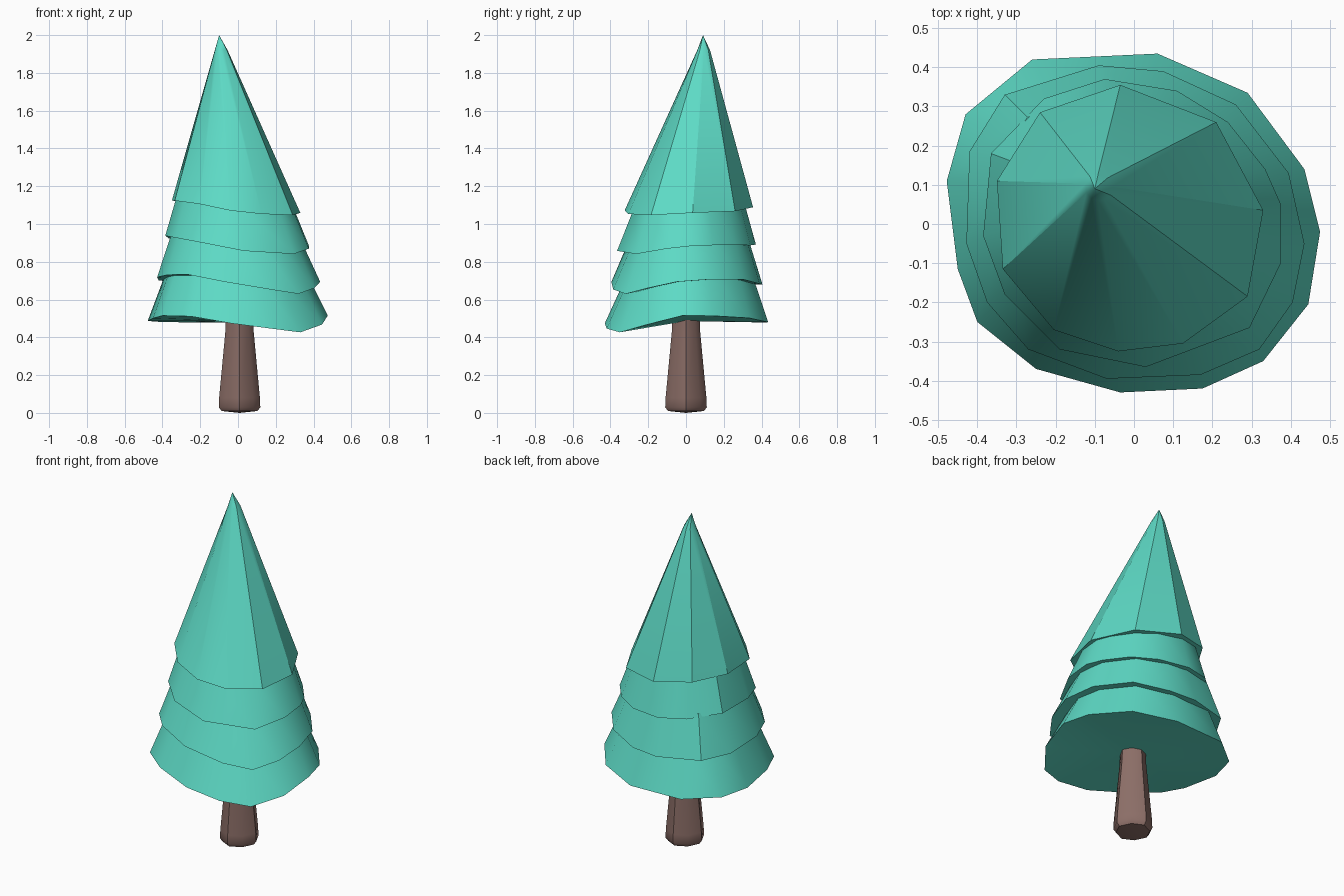
import bpy, bmesh, math

if "Cube" in bpy.data.objects:
    bpy.data.objects.remove(bpy.data.objects["Cube"])


def material(name, rgb):
    m = bpy.data.materials.new(name)
    m.diffuse_color = (*rgb, 1)
    m.use_nodes = True
    m.node_tree.nodes["Principled BSDF"].inputs["Base Color"].default_value = m.diffuse_color
    return m


def wave(heights, x, y):
    """Rim height from eight values, one each 45 degrees from -180."""
    t = (math.atan2(y, x) + math.pi) / (math.pi / 4)
    i = int(t)
    return heights[i % 8] * (1 - t + i) + heights[(i + 1) % 8] * (t - i)


def loft(name, rings, bottom, top, mat, angle):
    """Skin a stack of rings, closing each end with a fan to a point."""
    bm = bmesh.new()
    rows = [[bm.verts.new(p) for p in ring] for ring in rings]
    n = len(rows[0])
    low, high = bm.verts.new(bottom), bm.verts.new(top)
    for i in range(n):
        j = (i + 1) % n
        for a, b in zip(rows, rows[1:]):
            bm.faces.new((a[i], a[j], b[j], b[i]))
        bm.faces.new((rows[0][j], rows[0][i], low))
        bm.faces.new((rows[-1][i], rows[-1][j], high))
    bmesh.ops.recalc_face_normals(bm, faces=bm.faces[:])
    mesh = bpy.data.meshes.new(name)
    bm.to_mesh(mesh)
    bm.free()
    mesh.materials.append(mat)
    ob = bpy.data.objects.new(name, mesh)
    bpy.context.collection.objects.link(ob)
    bpy.ops.object.select_all(action='DESELECT')
    ob.select_set(True)
    bpy.context.view_layer.objects.active = ob
    bpy.ops.object.shade_smooth_by_angle(angle=math.radians(angle))
    return ob


needles = material("teal_needles", (0.11, 0.70, 0.56))
bark = material("brown_bark", (0.26, 0.155, 0.135))

# Outlines of the branch tiers and the heights of their wavy rims
rim_1 = [(-.26, .42), (.06, .435), (.29, .335), (.435, .14), (.475, -.02),
         (.445, -.205), (.33, -.35), (.175, -.42), (-.035, -.43), (-.25, -.37),
         (-.40, -.25), (-.45, -.115), (-.478, .11), (-.43, .28)]
rim_2 = [(-.09, .405), (.075, .39), (.26, .305), (.395, .13), (.435, -.05),
         (.405, -.2), (.32, -.32), (.17, -.385), (-.07, -.395), (-.27, -.32),
         (-.375, -.2), (-.428, -.05), (-.42, .185), (-.33, .33)]
rim_3 = [(-.075, .37), (.11, .34), (.24, .26), (.335, .14), (.375, .05),
         (.375, -.1), (.295, -.265), (.03, -.365), (-.19, -.32), (-.33, -.18),
         (-.385, -.03), (-.365, .18), (-.23, .32)]
rim_4 = [(-.035, .355), (.21, .26), (.33, .035), (.29, -.185), (.125, -.305),
         (-.04, -.325), (-.205, -.27), (-.335, -.115), (-.35, .11), (-.24, .285)]
z_1 = (.49, .525, .468, .425, .52, .505, .475, .48)
z_2 = (.715, .74, .68, .63, .705, .71, .675, .69)
z_3 = (.94, .92, .86, .838, .885, .89, .885, .91)
z_4 = (1.13, 1.115, 1.063, 1.043, 1.058, 1.065, 1.085, 1.115)

# Three skirts, each running up inside the one above
for k, (rim, zs) in enumerate(((rim_1, z_1), (rim_2, z_2), (rim_3, z_3)), 1):
    base = [(x, y, wave(zs, x, y)) for x, y in rim]
    upper = [(x * .78 - .015, y * .78 + .015, z + .24) for x, y, z in base]
    mid = sum(zs) / 8
    loft(f"branch_tier_{k}", [base, upper], (0, 0, mid), (0, 0, mid + .24), needles, 35)

# Leaning treetop with a blunter tip
base = [(x, y, wave(z_4, x, y)) for x, y in rim_4]
tip = [(x * .1 - .088, y * .1 + .092, 1.92) for x, y in rim_4]
loft("treetop", [base, tip], (0, 0, 1.08), (-.1, .09, 2.0), needles, 35)

# Tapered eight-sided trunk, diagonal corners pulled in a little
trunk = []
for r, z in ((.095, .01), (.11, .03), (.108, .08), (.075, .43), (.072, .52)):
    trunk.append([(.008 + r * (.95 if i % 2 else 1) * math.cos(i * math.pi / 4),
                   r * (.95 if i % 2 else 1) * math.sin(i * math.pi / 4), z)
                  for i in range(8)])
loft("trunk", trunk, (.008, 0, 0), (.008, 0, .52), bark, 42)
